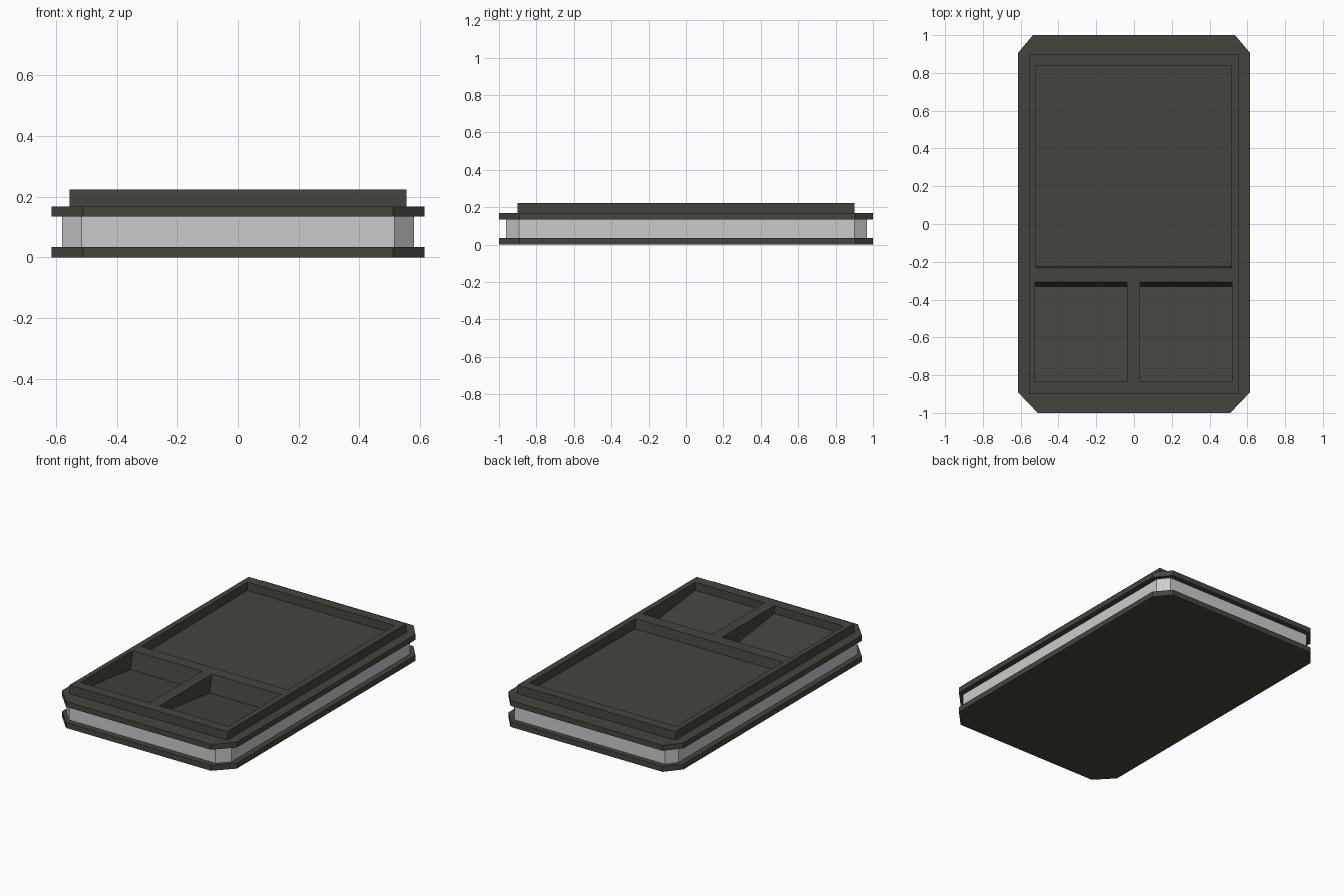
import bpy, bmesh

if "Cube" in bpy.data.objects:
    bpy.data.objects.remove(bpy.data.objects["Cube"])


def material(name, rgb):
    m = bpy.data.materials.new(name)
    m.diffuse_color = (*rgb, 1)
    m.use_nodes = True
    m.node_tree.nodes["Principled BSDF"].inputs["Base Color"].default_value = m.diffuse_color
    return m


DARK = material("dark_olive_grey", (0.06, 0.06, 0.049))
LIGHT = material("light_grey", (0.6, 0.6, 0.6))


def prism(name, lower, upper, mat):
    """Closed solid between two matching counter-clockwise rings."""
    bm = bmesh.new()
    lo = [bm.verts.new(p) for p in lower]
    hi = [bm.verts.new(p) for p in upper]
    bm.faces.new(lo[::-1])
    bm.faces.new(hi)
    n = len(lo)
    for i in range(n):
        j = (i + 1) % n
        bm.faces.new((lo[i], lo[j], hi[j], hi[i]))
    me = bpy.data.meshes.new(name)
    bm.to_mesh(me)
    bm.free()
    me.materials.append(mat)
    ob = bpy.data.objects.new(name, me)
    bpy.context.collection.objects.link(ob)
    return ob


def slab(name, x, y0, y1, front, back, z0, z1, mat):
    """Plate with chamfered corners; front and back are (dx, dy) cuts."""
    half = [(x - front[0], y0), (x, y0 + front[1]), (x, y1 - back[1]), (x - back[0], y1)]
    ring = half + [(-px, py) for px, py in half[::-1]]
    return prism(name, [(*p, z0) for p in ring], [(*p, z1) for p in ring], mat)


def box(name, x0, x1, y0, y1, z0, z1, mat):
    ring = [(x0, y0), (x1, y0), (x1, y1), (x0, y1)]
    return prism(name, [(*p, z0) for p in ring], [(*p, z1) for p in ring], mat)


def boolean(target, tool, op):
    m = target.modifiers.new(op, 'BOOLEAN')
    m.operation, m.object, m.solver = op, tool, 'EXACT'
    bpy.context.view_layer.objects.active = target
    bpy.ops.object.modifier_apply(modifier=m.name)
    bpy.data.objects.remove(tool)


# Base plate and pale core
FRONT, BACK = (0.105, 0.11), (0.08, 0.095)
slab("base_plate", 0.615, -1, 1, FRONT, BACK, 0, 0.035, DARK)
core = slab("core", 0.58, -0.962, 0.968, (0.065, 0.068), (0.05, 0.066), 0.035, 0.134, LIGHT)
boolean(core, box("core_cut", -0.55, 0.55, -0.87, -0.28, 0.07, 0.2, LIGHT), 'DIFFERENCE')

# Top tray: plate, raised frame and the block under the pockets
tray = slab("top_tray", 0.615, -1, 1, FRONT, BACK, 0.134, 0.168, DARK)
boolean(tray, box("frame", -0.555, 0.555, -0.9, 0.9, 0.15, 0.223, DARK), 'UNION')
boolean(tray, box("pocket_block", -0.549, 0.549, -0.869, -0.281, 0.071, 0.16, DARK), 'UNION')

# Recesses: wide shallow one behind, two sloping pockets in front
TOP, OVER = 0.223, 0.3


def recess(x0, x1, y0, y1, front_z, back_z, y0_floor, y1_floor):
    def at(y, yf, z):
        # carry the wall slope on above the rim
        return y + (y - yf) * (OVER - TOP) / (TOP - z)
    ya, yb = at(y0, y0_floor, front_z), at(y1, y1_floor, back_z)
    lo = [(x0, y0_floor, front_z), (x1, y0_floor, front_z), (x1, y1_floor, back_z), (x0, y1_floor, back_z)]
    hi = [(x0, ya, OVER), (x1, ya, OVER), (x1, yb, OVER), (x0, yb, OVER)]
    boolean(tray, prism("recess_cut", lo, hi, DARK), 'DIFFERENCE')


recess(-0.52, 0.515, -0.232, 0.838, 0.162, 0.170, -0.224, 0.838)
for x0, x1 in ((-0.524, -0.037), (0.033, 0.52)):
    recess(x0, x1, -0.835, -0.308, 0.172, 0.112, -0.835, -0.331)
